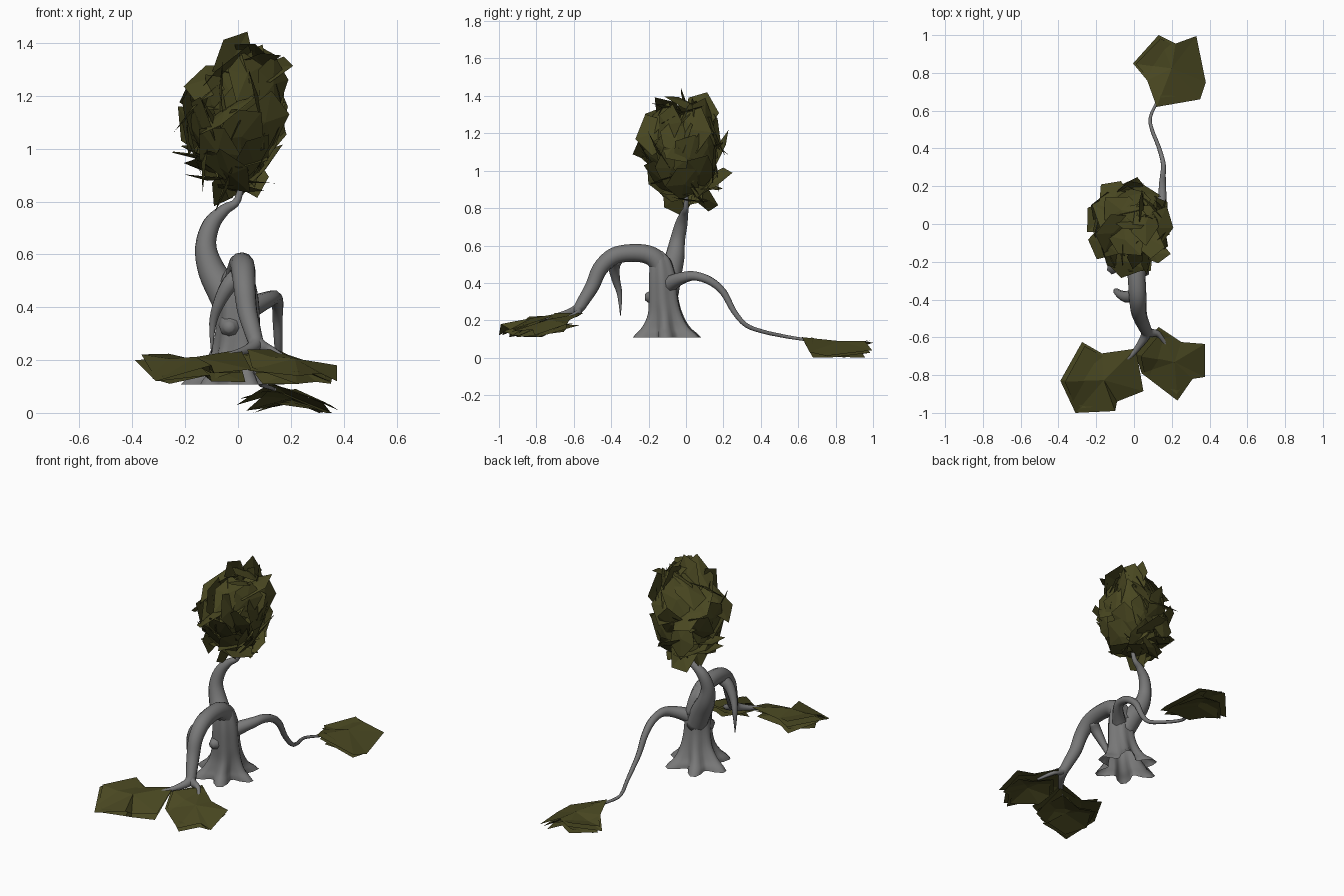
import bpy, bmesh, math, random
from mathutils import Vector, Matrix

random.seed(5)

def material(name, col):
    m = bpy.data.materials.new(name)
    m.diffuse_color = (*col, 1)
    return m

BARK = material("grey_bark", (0.19, 0.19, 0.19))
LEAF = material("olive_leaf", (0.066, 0.063, 0.015))

def finish(name, bm, mat, smooth):
    me = bpy.data.meshes.new(name)
    bm.to_mesh(me)
    bm.free()
    me.materials.append(mat)
    for p in me.polygons:
        p.use_smooth = smooth
    ob = bpy.data.objects.new(name, me)
    bpy.context.collection.objects.link(ob)
    return ob

def spline(pts, steps=4):
    """Catmull-Rom through (x, y, z, radius) points."""
    P = [Vector(p) for p in pts]
    P = [2 * P[0] - P[1]] + P + [2 * P[-1] - P[-2]]
    out = []
    for i in range(1, len(P) - 2):
        a, b, c, d = P[i - 1:i + 3]
        for s in range(steps):
            t = s / steps
            out.append(0.5 * (2 * b + (c - a) * t + (2 * a - 5 * b + 4 * c - d) * t * t
                              + (3 * b - a - 3 * c + d) * t ** 3))
    return out + [P[-2]]

def tube(name, pts, sides=10, flare=None):
    """Tapered limb; with flare(z, angle) the rings stay level and are scaled for roots."""
    bm = bmesh.new()
    S = spline(pts)
    rings, u = [], None
    for i, p in enumerate(S):
        tan = (S[min(i + 1, len(S) - 1)] - S[max(i - 1, 0)]).to_3d().normalized()
        if flare:
            tan = Vector((0, 0, 1))
        if u is None:
            u = Vector((1, 0, 0)) if abs(tan.x) < 0.8 else Vector((0, 1, 0))
        u = (u - tan * u.dot(tan)).normalized()
        v = tan.cross(u)
        ring = []
        for k in range(sides):
            a = math.tau * k / sides
            r = max(p[3], 0.002) * (flare(p[2], a) if flare else 1)
            ring.append(bm.verts.new(p.to_3d() + (u * math.cos(a) + v * math.sin(a)) * r))
        rings.append(ring)
    for A, B in zip(rings, rings[1:]):
        for k in range(sides):
            j = (k + 1) % sides
            bm.faces.new((A[k], A[j], B[j], B[k]))
    if not flare:
        bm.faces.new(rings[0][::-1])
    bm.faces.new(rings[-1])
    return finish(name, bm, BARK, True)

# Trunk with spreading roots
def roots(z, a):
    w = max(0, (0.30 - z) / 0.19) ** 1.6
    return 1 + (0.06 + 0.24 * w) * math.cos(6 * a + 0.5) + 0.05 * w * math.sin(3 * a)

tube("trunk", [(-0.02, -0.097, 0.107, 0.155), (-0.02, -0.10, 0.13, 0.142), (-0.015, -0.105, 0.165, 0.116),
               (-0.005, -0.11, 0.23, 0.092), (0, -0.12, 0.32, 0.08), (0, -0.125, 0.43, 0.074),
               (0, -0.135, 0.52, 0.055), (0.005, -0.15, 0.57, 0.025)], 36, roots)

# Upper trunk bending left and up into the crown
tube("upper_trunk", [(0.0, -0.10, 0.34, 0.06), (-0.05, -0.085, 0.45, 0.062), (-0.10, -0.06, 0.54, 0.052),
                     (-0.122, -0.045, 0.63, 0.04), (-0.10, -0.025, 0.715, 0.033), (-0.05, -0.01, 0.77, 0.022),
                     (0.0, 0, 0.81, 0.014), (0.02, 0, 0.95, 0.010), (0.03, 0, 1.2, 0.005)], 12)

# Front arch and its fork
tube("front_arch", [(0.0, -0.10, 0.40, 0.06), (0.005, -0.14, 0.50, 0.055), (0.01, -0.2, 0.55, 0.05),
                    (0.015, -0.3, 0.56, 0.047), (0.02, -0.39, 0.54, 0.046), (0.025, -0.46, 0.475, 0.042),
                    (0.035, -0.5, 0.385, 0.038), (0.055, -0.545, 0.31, 0.033),
                    (0.065, -0.58, 0.26, 0.028), (0.03, -0.64, 0.237, 0.018), (-0.03, -0.71, 0.22, 0.011),
                    (-0.13, -0.77, 0.19, 0.005)], 12)
tube("front_fork", [(0.05, -0.54, 0.31, 0.026), (0.08, -0.575, 0.26, 0.025), (0.13, -0.585, 0.235, 0.016),
                    (0.19, -0.67, 0.2, 0.007)], 8)

# Hanging dead twig and trunk knot
tube("hanging_twig", [(0.015, -0.37, 0.53, 0.035), (-0.03, -0.385, 0.49, 0.033), (-0.07, -0.375, 0.42, 0.024),
                      (-0.095, -0.355, 0.34, 0.015), (-0.10, -0.35, 0.225, 0.002)], 8)
tube("trunk_knot", [(-0.02, -0.13, 0.34, 0.055), (-0.03, -0.18, 0.325, 0.042), (-0.035, -0.218, 0.325, 0.018)], 8)

# Long rear branch
tube("rear_branch", [(0.0, -0.12, 0.37, 0.05), (0.06, -0.07, 0.405, 0.04), (0.115, -0.01, 0.43, 0.031),
                     (0.14, 0.05, 0.437, 0.026), (0.15, 0.13, 0.41, 0.023), (0.15, 0.2, 0.35, 0.02),
                     (0.153, 0.255, 0.25, 0.016), (0.155, 0.32, 0.175, 0.013), (0.13, 0.41, 0.14, 0.011),
                     (0.095, 0.5, 0.12, 0.01), (0.088, 0.57, 0.107, 0.009), (0.14, 0.68, 0.09, 0.007)], 8)

# Faceted leaf card: a fan of triangles round a raised centre
def fan(bm, centre, rim):
    c = bm.verts.new(centre)
    vs = [bm.verts.new(p) for p in rim]
    for a, b in zip(vs, vs[1:] + vs[:1]):
        bm.faces.new((c, a, b))

# Low leaf pads: the notched outline card plus smaller tilted cards beneath
def leaf_pad(name, rim):
    rim = [Vector(p) for p in rim]
    c = sum(rim, Vector()) / len(rim)
    lo, hi = min(p.z for p in rim), max(p.z for p in rim)
    bm = bmesh.new()
    fan(bm, c + Vector((0, 0, 0.03)), rim)
    for i in range(3):
        tx, ty = 0.2 * math.cos(2.1 * i + 1), 0.2 * math.sin(2.1 * i + 1)
        m = Matrix.Rotation(tx, 3, 'X') @ Matrix.Rotation(ty, 3, 'Y')
        drop = Vector((0, 0, 0.012 + 0.012 * i))
        pts = [c + m @ ((p - c) * (0.92 - 0.1 * i)) - drop for p in rim]
        for p in pts:
            p.z = min(max(p.z, lo - 0.01), hi)
        fan(bm, c - drop + Vector((0, 0, 0.02)), pts)
    finish(name, bm, LEAF, False)

leaf_pad("rear_leaf_pad", [(0.13, 1.0, 0.08), (0.22, 0.955, 0.09), (0.33, 0.995, 0.04), (0.38, 0.75, 0.01),
                           (0.35, 0.66, 0.03), (0.12, 0.62, 0.11), (0.07, 0.76, 0.08), (-0.005, 0.85, 0.03)])
leaf_pad("front_left_leaf_pad", [(-0.275, -0.625, 0.2), (-0.17, -0.685, 0.2), (0.01, -0.66, 0.24),
                                 (0.05, -0.885, 0.165), (-0.09, -0.94, 0.15), (-0.1, -0.99, 0.18),
                                 (-0.31, -1.0, 0.12), (-0.39, -0.83, 0.2)])
leaf_pad("front_right_leaf_pad", [(0.13, -0.545, 0.24), (0.25, -0.625, 0.2), (0.375, -0.635, 0.18),
                                  (0.375, -0.81, 0.12), (0.31, -0.82, 0.15), (0.23, -0.935, 0.14),
                                  (0.04, -0.79, 0.16), (0.01, -0.69, 0.22)])

# Crown: shells of large five-sided leaf cards, leaning right toward the top
bm = bmesh.new()
def lean(p):
    h = p.z - 1.1
    squeeze = 1 - 0.9 * abs(h) ** 1.3
    return Vector((-0.025 + p.x * squeeze + (0.25 * h if h > 0 else 0), -0.015 + p.y - min(h, 0) * 0.1, p.z))

for n, depth, size in ((48, 0.76, 0.12), (34, 0.55, 0.125), (16, 0.3, 0.115)):
    for i in range(n):
        h = 1 - 2 * (i + 0.5) / n
        a = i * 2.39996 + depth * 9
        q = math.sqrt(1 - h * h)
        d = Vector((q * math.cos(a), q * math.sin(a), h))
        tilt = Vector([random.uniform(-0.95, 0.95) for _ in range(3)])
        nrm = (d + tilt).normalized()
        u = Vector((0, 0, 1)) - nrm * nrm.z
        u = u.normalized() if u.length > 0.2 else nrm.orthogonal().normalized()
        v = nrm.cross(u)
        c = Vector((d.x * 0.225, d.y * 0.24, 1.1 + d.z * 0.335)) * depth + Vector((0, 0, 1.1 * (1 - depth)))
        turn = random.uniform(0, 6)
        rim = []
        for k in range(5):
            b = turn + math.tau * k / 5
            s = size * random.uniform(0.85, 1.1)
            p = c + u * math.cos(b) * s * 1.1 + v * math.sin(b) * s * 0.8
            # keep tips inside the crown's outline
            e = Vector((p.x / 0.245, p.y / 0.26, (p.z - 1.1) / 0.345))
            if e.length > 1.06:
                e *= 1.06 / e.length
                p = Vector((e.x * 0.245, e.y * 0.26, 1.1 + e.z * 0.345))
            rim.append(lean(p))
        mid = sum(rim, Vector()) / 5
        fan(bm, mid + nrm * 0.015, rim)
finish("crown_leaves", bm, LEAF, False)
